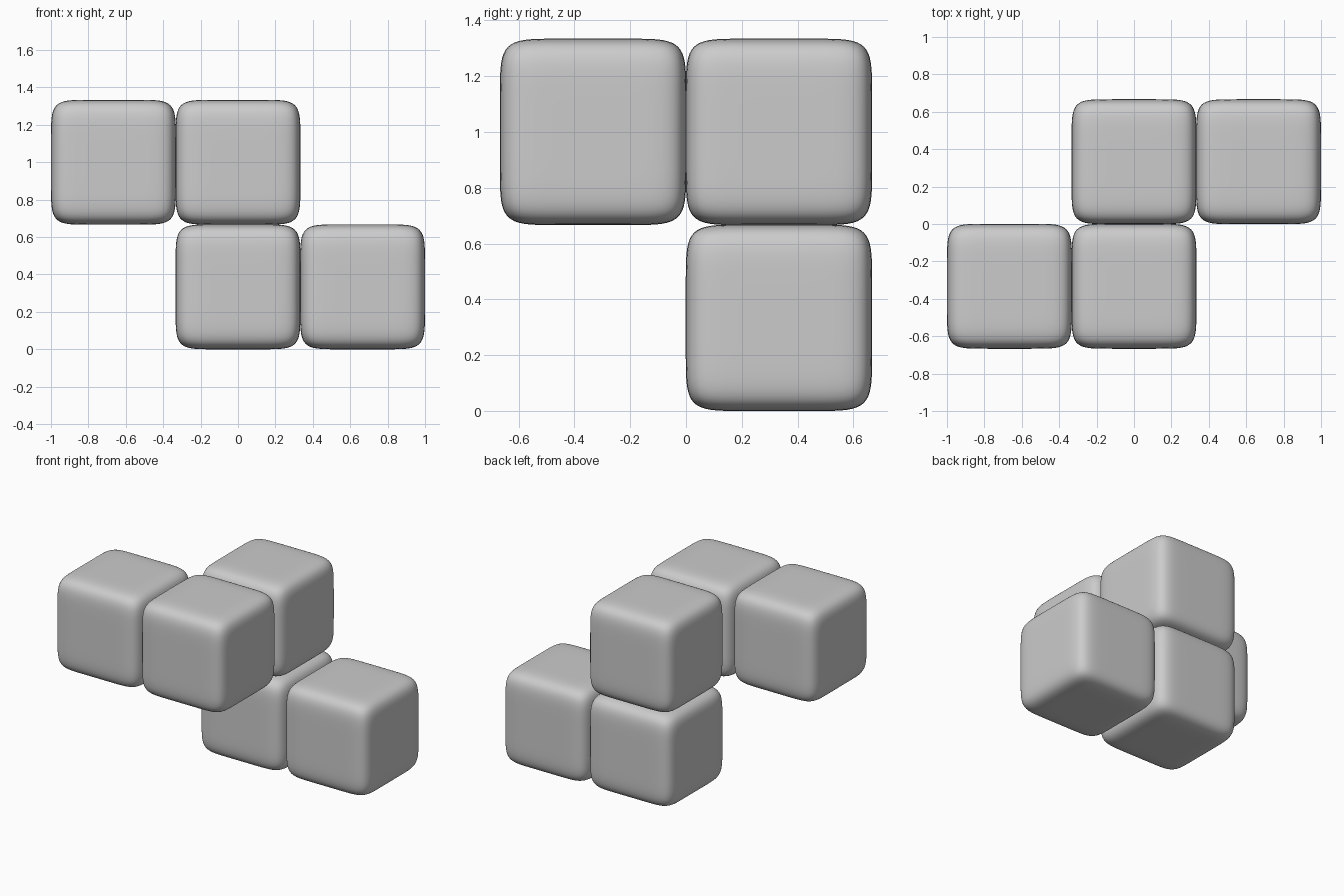
import bpy, bmesh
from mathutils import Vector

if "Cube" in bpy.data.objects:
    bpy.data.objects.remove(bpy.data.objects["Cube"])

HALF = 0.334      # half size of one block
PITCH = 0.666     # spacing between blocks
POWER = 7.5       # higher = sharper edges, flatter faces


def soft_block_mesh():
    """Cube with gently bulging faces and rounded edges."""
    bm = bmesh.new()
    bmesh.ops.create_cube(bm, size=2)
    bmesh.ops.subdivide_edges(bm, edges=bm.edges[:], cuts=31, use_grid_fill=True)
    for v in bm.verts:
        # pull the surface in along the ray from the centre
        r = sum(abs(c) ** POWER for c in v.co) ** (1 / POWER)
        v.co = v.co * (HALF / r)
    for f in bm.faces:
        f.smooth = True
    bmesh.ops.recalc_face_normals(bm, faces=bm.faces[:])
    mesh = bpy.data.meshes.new("soft_block")
    bm.to_mesh(mesh)
    bm.free()
    return mesh


# Grid cells of the five blocks: x column, y row, z layer
blocks = {
    "upper_front_left_block": (-1, -0.5, 1),
    "upper_front_middle_block": (0, -0.5, 1),
    "upper_back_middle_block": (0, 0.5, 1),
    "lower_back_middle_block": (0, 0.5, 0),
    "lower_back_right_block": (1, 0.5, 0),
}

mesh = soft_block_mesh()
for name, cell in blocks.items():
    ob = bpy.data.objects.new(name, mesh)
    ob.location = Vector(cell) * PITCH + Vector((0, 0, HALF))
    bpy.context.collection.objects.link(ob)
